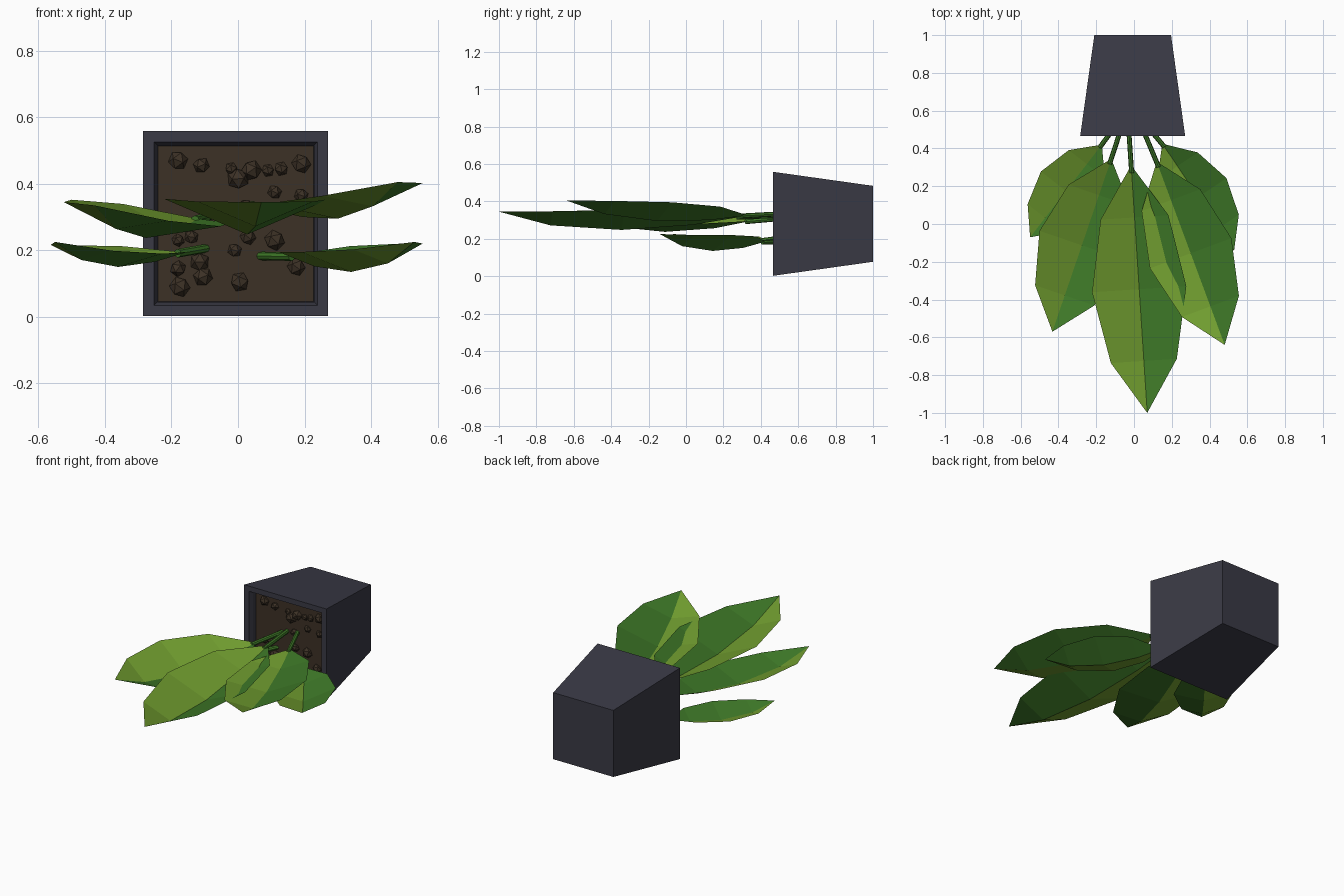
import bpy, bmesh, random
from mathutils import Vector, Matrix

if "Cube" in bpy.data.objects:
    bpy.data.objects.remove(bpy.data.objects["Cube"])

random.seed(4)
CX, CZ = -0.007, 0.28          # axis of the pot, which lies along y


def material(name, rgb):
    m = bpy.data.materials.new(name)
    m.diffuse_color = (*rgb, 1)
    m.use_nodes = True
    m.node_tree.nodes["Principled BSDF"].inputs["Base Color"].default_value = m.diffuse_color
    return m


POT = material("slate pot", (0.042, 0.042, 0.060))
SOIL = material("brown soil", (0.046, 0.031, 0.019))
LIGHT = material("light leaf green", (0.17, 0.35, 0.03))
DARK = material("dark leaf green", (0.047, 0.185, 0.02))


def make_object(name, bm, *mats):
    me = bpy.data.meshes.new(name)
    bm.to_mesh(me)
    bm.free()
    for m in mats:
        me.materials.append(m)
    ob = bpy.data.objects.new(name, me)
    bpy.context.collection.objects.link(ob)
    return ob


def square_rings(rings, cap_first, cap_last):
    """Loft square sections given as (y, half width)."""
    bm = bmesh.new()
    loops = [[bm.verts.new((CX + sx * w, y, CZ + sz * w))
              for sx, sz in ((-1, -1), (1, -1), (1, 1), (-1, 1))] for y, w in rings]
    for a, b in zip(loops, loops[1:]):
        for i in range(4):
            j = (i + 1) % 4
            bm.faces.new((a[i], a[j], b[j], b[i]))
    if cap_first:
        bm.faces.new(loops[0])
    if cap_last:
        bm.faces.new(loops[-1])
    bmesh.ops.recalc_face_normals(bm, faces=bm.faces)
    return bm


# tapered square pot with a rim and a hollow mouth
make_object("pot", square_rings([(1.0, 0.203), (0.465, 0.278), (0.465, 0.246),
                                 (0.49, 0.236), (0.53, 0.232)], True, True), POT)

# soil slab inside the mouth
make_object("soil", square_rings([(0.515, 0.237), (0.54, 0.235)], True, True), SOIL)

# soil clods: x, z, radius
CLODS = [(-.18, .47, .03), (-.11, .455, .025), (-.02, .445, .02), (0, .415, .034),
         (.04, .44, .032), (.09, .44, .02), (.13, .445, .022), (.19, .46, .03),
         (.11, .375, .022), (.19, .365, .022), (-.18, .145, .025), (-.175, .09, .032),
         (-.115, .165, .03), (-.105, .12, .03), (-.01, .2, .022), (.005, .105, .03),
         (.11, .23, .032), (.03, .24, .025), (.175, .15, .028), (-.14, .24, .022),
         (-.18, .23, .02), (.02, .33, .024)]
bm = bmesh.new()
for x, z, r in CLODS:
    turn = Matrix.Rotation(random.uniform(0, 6), 4, 'Y')
    bmesh.ops.create_icosphere(bm, subdivisions=1, radius=r,
                               matrix=Matrix.Translation((x, 0.515, z)) @ turn)
make_object("soil_clods", bm, SOIL)

# leaf outline shared by all leaves: position, relative width, relative sag
STATIONS = [(0, 0.0, 0), (0.21, 0.72, 0.6), (0.5, 1.0, 1.0), (0.79, 0.7, 0.8), (1, 0, 0)]


def leaf(name, base, tip, width, sag, rise_left, rise_right):
    """Folded leaf: sagging midrib, raised edges, one green on each side."""
    base, tip = Vector(base), Vector(tip)
    d = (tip - base).xy.normalized()
    side = Vector((d.y, -d.x, 0))          # towards -x for a leaf pointing to -y
    bm = bmesh.new()
    rib = [bm.verts.new(base.lerp(tip, t) - Vector((0, 0, sag * s))) for t, w, s in STATIONS]
    for sign, rise, mat in ((1, rise_left, 0), (-1, rise_right, 1)):
        edge = [rib[i] if w == 0 else
                bm.verts.new(rib[i].co + side * sign * width * w + Vector((0, 0, rise * w)))
                for i, (t, w, s) in enumerate(STATIONS)]
        for i in range(len(rib) - 1):
            ring = list(dict.fromkeys((rib[i], edge[i], edge[i + 1], rib[i + 1])))
            f = bm.faces.new(ring)
            f.material_index = mat
            f.normal_update()
            if f.normal.z < 0:
                f.normal_flip()
    return make_object(name, bm, LIGHT, DARK)


def stem(name, start, end, radius=0.013):
    start, end = Vector(start), Vector(end)
    d = end - start
    bm = bmesh.new()
    m = (Matrix.Translation((start + end) / 2)
         @ d.to_track_quat('Z', 'Y').to_matrix().to_4x4())
    bmesh.ops.create_cone(bm, cap_ends=True, segments=8, radius1=radius,
                          radius2=radius, depth=d.length, matrix=m)
    return make_object(name, bm, DARK)


# name, stem root, leaf base, leaf tip, half width, sag, left and right edge rise
PLANT = [
    ("outer_left", (-.09, .53, .207), (-.17, .42, .195), (-.55, -.07, .225), .168, .06, .065, .04),
    ("middle_left", (-.06, .53, .31), (-.12, .345, .295), (-.432, -.57, .335), .237, .078, .115, .035),
    ("centre", (-.03, .53, .325), (-.015, .31, .32), (.07, -1.0, .345), .25, .085, .107, .107),
    ("middle_right", (.035, .53, .335), (.12, .33, .325), (.48, -.64, .405), .23, .07, .045, .1),
    ("outer_right", (.06, .53, .183), (.15, .425, .185), (.53, -.14, .225), .18, .07, .06, .085),
]
for name, root, base, tip, width, sag, left, right in PLANT:
    leaf("leaf_" + name, base, tip, width, sag, left, right)
    stem("stem_" + name, root, Vector(base).lerp(Vector(tip), 0.03) + Vector((0, 0, -0.005)))
